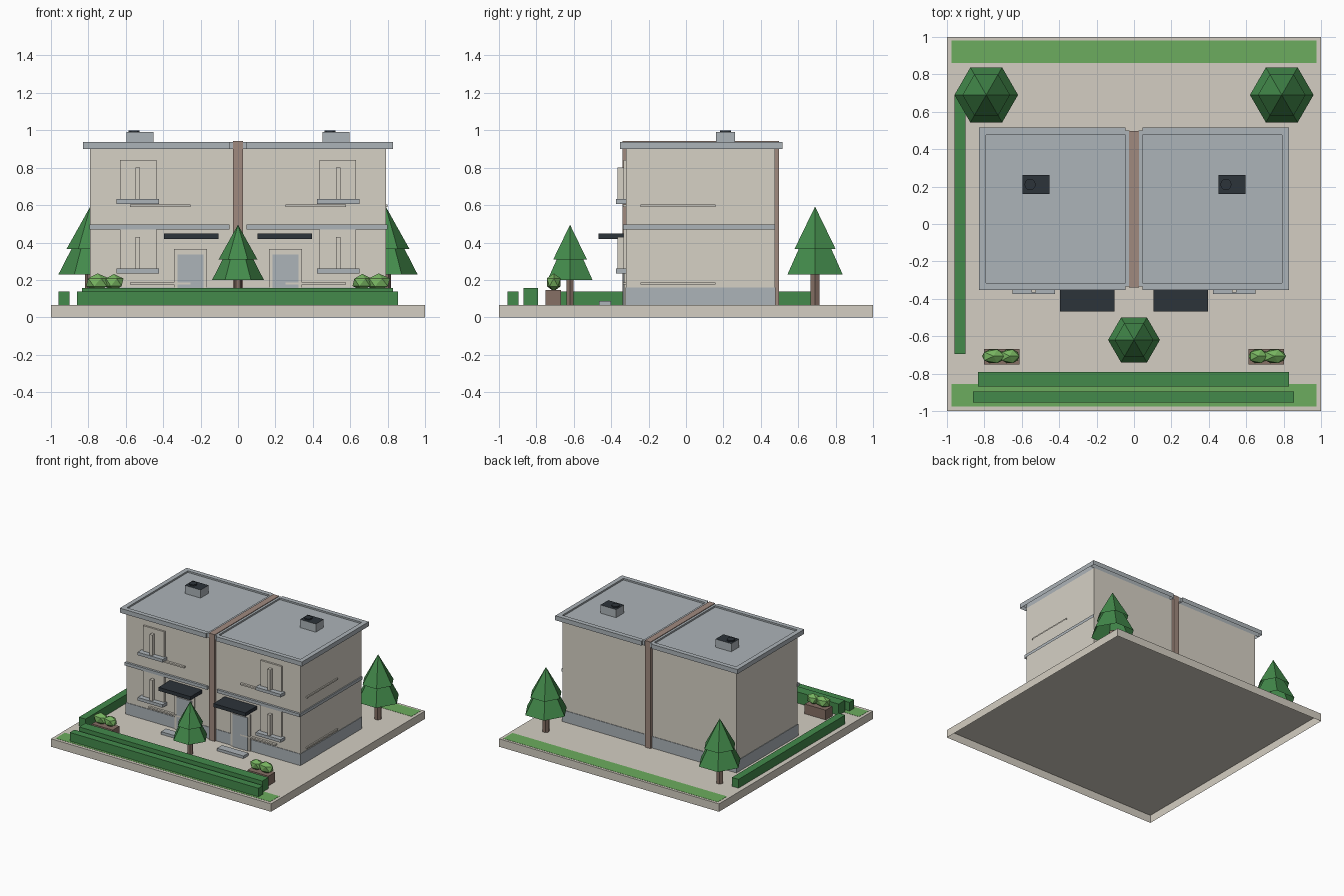
import bpy, bmesh
from mathutils import Matrix

if "Cube" in bpy.data.objects:
    bpy.data.objects.remove(bpy.data.objects["Cube"])


def material(name, rgb):
    linear = [(c / 255 / 12.92) if c < 11 else ((c / 255 + 0.055) / 1.055) ** 2.4 for c in rgb]
    m = bpy.data.materials.new(name)
    m.use_nodes = True
    m.diffuse_color = (*linear, 1)
    m.node_tree.nodes["Principled BSDF"].inputs["Base Color"].default_value = (*linear, 1)
    return m


WALL = material("warm_render", (214, 209, 197))
PAVING = material("paving", (212, 206, 194))
GREY = material("blue_grey", (172, 179, 184))
DARK = material("dark_slate", (44, 51, 58))
BROWN = material("party_wall_brown", (160, 138, 127))
BARK = material("bark", (134, 112, 101))
LAWN = material("lawn_green", (108, 172, 94))
HEDGE = material("hedge_green", (67, 138, 75))
BUSH = material("bush_green", (119, 180, 96))


def finish(name, bm, *mats):
    mesh = bpy.data.meshes.new(name)
    bm.to_mesh(mesh)
    bm.free()
    for m in mats:
        mesh.materials.append(m)
    obj = bpy.data.objects.new(name, mesh)
    bpy.context.collection.objects.link(obj)
    return obj


def open_bottom(bm):
    """Remove the downward face, leaving an open shell."""
    bm.normal_update()
    bmesh.ops.delete(bm, geom=[f for f in bm.faces if f.normal.z < -0.9], context='FACES')


def box(name, x, y, z, mat, top=None):
    """Open-bottomed box from (min, max) pairs, with an optional different top colour."""
    x, y, z = sorted(x), sorted(y), sorted(z)
    bm = bmesh.new()
    bmesh.ops.create_cube(bm, size=1)
    for v in bm.verts:
        v.co = [r[0] if c < 0 else r[1] for c, r in zip(v.co, (x, y, z))]
    open_bottom(bm)
    if top:
        for f in bm.faces:
            f.material_index = int(f.normal.z > 0.5)
    return finish(name, bm, mat, *([top] if top else []))


def cone(name, x, y, z, r1, r2, mat, sides=6):
    """Upright open-bottomed cone with its first corner pointing along x."""
    bm = bmesh.new()
    bmesh.ops.create_cone(bm, cap_ends=True, segments=sides, radius1=r1, radius2=r2,
                          depth=z[1] - z[0],
                          matrix=Matrix.Translation((x, y, sum(z) / 2)) @ Matrix.Rotation(1.5708, 4, 'Z'))
    open_bottom(bm)
    return finish(name, bm, mat)


def tree(name, x, y, base, size, trunk):
    cone(name + "_trunk", x, y, (G, base + 0.02), trunk, trunk, BARK)
    cone(name + "_lower_foliage", x, y, (base, base + 0.33 * size), 0.17 * size, 0, HEDGE)
    cone(name + "_upper_foliage", x, y, (base + 0.135 * size, base + 0.362 * size), 0.127 * size, 0, HEDGE)


G = 0.065            # ground level
FRONT, BACK = -0.32, 0.475

# Plot
box("ground_slab", (-1, 1), (-1, 1), (0, G), PAVING)
box("front_lawn", (-0.975, 0.975), (-0.975, -0.855), (G, G + 0.0015), LAWN)
box("back_lawn", (-0.975, 0.975), (0.86, 0.98), (G, G + 0.0015), LAWN)
box("inner_front_hedge", (-0.835, 0.83), (-0.87, -0.79), (G, 0.157), HEDGE)
box("outer_front_hedge", (-0.86, 0.855), (-0.955, -0.895), (G, 0.137), HEDGE)
box("side_hedge", (-0.96, -0.9), (-0.695, 0.69), (G, 0.137), HEDGE)

# House shell and party wall
box("house_walls", (-0.79, 0.79), (FRONT, BACK), (G, 0.905), WALL)
box("plinth", (-0.794, 0.794), (FRONT - 0.004, BACK + 0.004), (G, 0.16), GREY)
box("party_wall", (-0.026, 0.026), (-0.34, 0.497), (G, 0.942), BROWN)
box("side_floor_band", (0.78, 0.799), (FRONT - 0.01, BACK), (0.47, 0.495), GREY)
for label, z in (("lower", 0.175), ("upper", 0.59)):
    box(label + "_side_ledge", (0.78, 0.8), (-0.243, 0.158), (z, z + 0.012), WALL)

# Mirrored pair of homes
for s, side in ((-1, "right"), (1, "left")):
    def part(name, x, y, z, mat, top=None):
        return box(side + "_" + name, (s * x[0], s * x[1]), y, z, mat, top)

    part("roof_deck", (0.02, 0.791), (-0.321, 0.477), (0.9, 0.924), GREY)
    part("parapet_front", (0.045, 0.828), (-0.352, -0.315), (0.9, 0.937), GREY)
    part("parapet_back", (0.045, 0.828), (0.477, 0.515), (0.9, 0.937), GREY)
    part("parapet_end", (0.79, 0.828), (-0.315, 0.477), (0.9, 0.937), GREY)
    part("parapet_inner", (0.025, 0.045), (-0.335, 0.5), (0.9, 0.937), GREY)
    part("front_floor_band", (0.045, 0.795), (FRONT - 0.018, FRONT + 0.01), (0.47, 0.495), GREY)

    # Windows with sill and central bar, and ledges beside them
    for label, z, top in (("lower", 0.235, 0.47), ("upper", 0.607, 0.84)):
        part(label + "_window", (0.437, 0.63), (-0.335, FRONT + 0.01), (z + 0.01, top), WALL)
        part(label + "_window_bar", (0.523, 0.547), (-0.366, FRONT), (z + 0.02, z + 0.195), WALL)
        part(label + "_window_sill", (0.423, 0.65), (-0.375, FRONT), (z, z + 0.025), GREY)
    for label, z in (("lower", 0.175), ("upper", 0.59)):
        part(label + "_front_ledge", (0.255, 0.577), (-0.338, FRONT), (z, z + 0.012), WALL)

    # Entrance
    part("door_frame", (0.165, 0.343), (-0.332, FRONT), (G, 0.365), WALL)
    part("door", (0.185, 0.323), (-0.338, FRONT), (G, 0.337), GREY)
    part("canopy", (0.103, 0.395), (-0.468, FRONT), (0.418, 0.447), DARK)
    part("doorstep", (0.135, 0.375), (-0.465, -0.4), (G, 0.087), GREY)

    # Roof vent, with its flue on the same side of both
    part("roof_vent", (0.452, 0.595), (0.16, 0.262), (0.92, 0.991), GREY, DARK)
    cone(side + "_vent_flue", s * 0.5235 - 0.032, 0.211, (0.985, 1.0), 0.03, 0.03, DARK, 12)

    # Planter with two overlapping bushes
    part("planter", (0.612, 0.803), (-0.752, -0.667), (G, 0.145), BARK)
    for label, x, width, height in (("outer", 0.751, 0.069, 0.048), ("inner", 0.664, 0.058, 0.045)):
        bm = bmesh.new()
        bmesh.ops.create_icosphere(bm, subdivisions=1, radius=1)
        bmesh.ops.transform(bm, verts=bm.verts,
                            matrix=Matrix.Translation((s * x, -0.707, 0.187)) @ Matrix.Diagonal((width, 0.043, height, 1)))
        finish(f"{side}_{label}_bush", bm, BUSH)

    tree(side + "_back_tree", s * 0.79, 0.69, 0.23, 1, 0.028)

tree("front_tree", 0, -0.62, 0.2, 0.815, 0.022)
